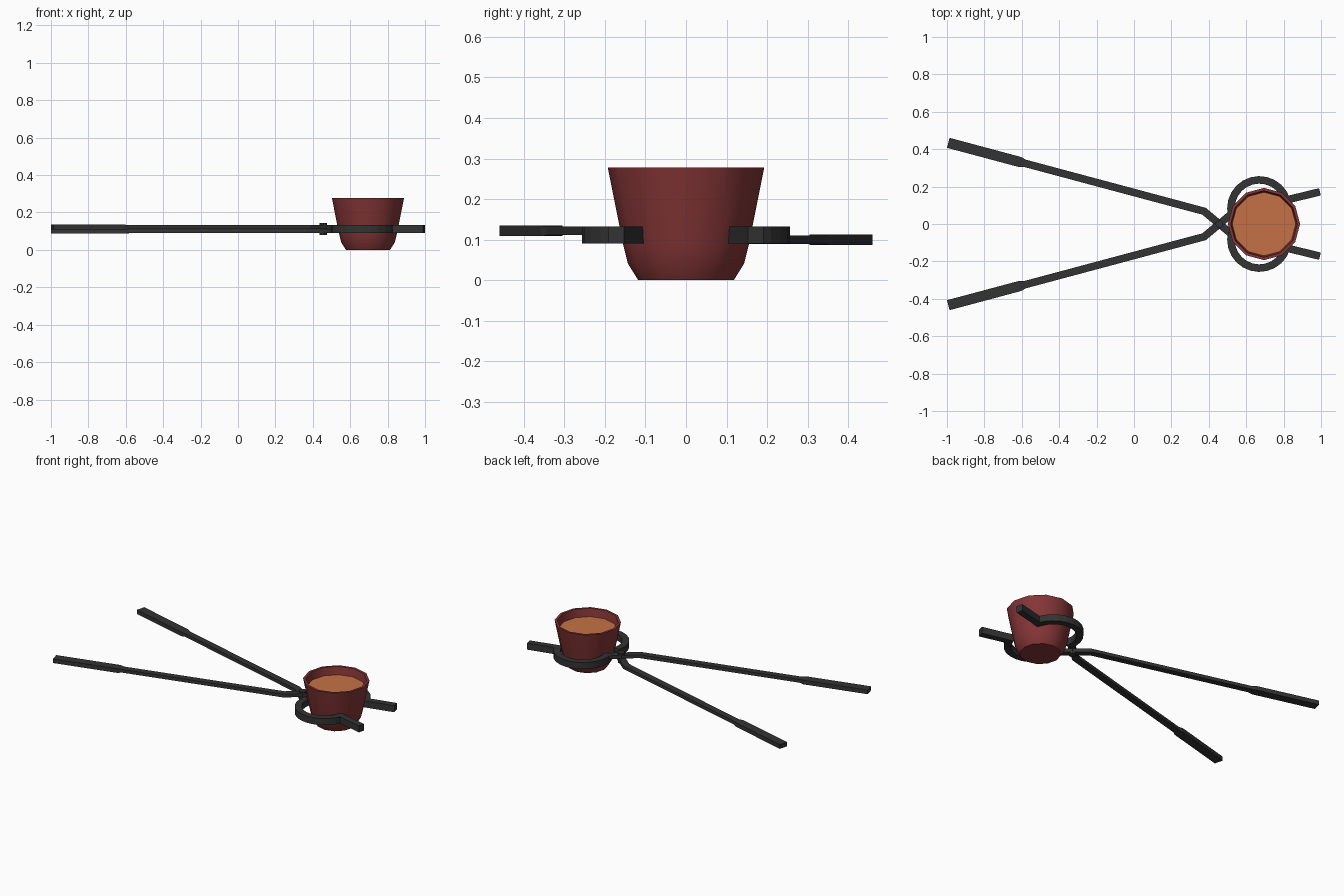
import bpy, bmesh, math
from mathutils import Vector

if "Cube" in bpy.data.objects:
    bpy.data.objects.remove(bpy.data.objects["Cube"])


def material(name, rgb):
    m = bpy.data.materials.new(name)
    m.diffuse_color = (*rgb, 1)
    m.use_nodes = True
    m.node_tree.nodes["Principled BSDF"].inputs["Base Color"].default_value = m.diffuse_color
    return m


IRON = material("dark_iron", (0.033, 0.033, 0.034))
CLAY = material("red_clay", (0.235, 0.036, 0.037))
MELT = material("molten_orange", (0.56, 0.165, 0.06))


def finish(bm, name, mats, smooth=None):
    bmesh.ops.recalc_face_normals(bm, faces=bm.faces)
    me = bpy.data.meshes.new(name)
    bm.to_mesh(me)
    bm.free()
    for m in mats:
        me.materials.append(m)
    ob = bpy.data.objects.new(name, me)
    bpy.context.collection.objects.link(ob)
    if smooth:
        bpy.context.view_layer.objects.active = ob
        ob.select_set(True)
        bpy.ops.object.shade_smooth_by_angle(angle=math.radians(smooth))
        ob.select_set(False)
    return ob


def bar(name, path, side=1):
    """Mitred flat bar; path points are (x, y, half width, z centre, half height)."""
    bm = bmesh.new()
    pts = [Vector((p[0], p[1] * side)) for p in path]
    rings = []
    for i, (p, (_, _, w, z, h)) in enumerate(zip(pts, path)):
        a = (p - pts[i - 1]).normalized() if i else (pts[1] - p).normalized()
        b = (pts[i + 1] - p).normalized() if i < len(pts) - 1 else a
        t = (a + b).normalized()
        n = Vector((-t.y, t.x)) * (w / max(t.dot(a), 0.5))
        rings.append([bm.verts.new((p.x + s * n.x, p.y + s * n.y, z + u * h))
                      for s, u in ((-1, -1), (1, -1), (1, 1), (-1, 1))])
    for r, q in zip(rings, rings[1:]):
        for k in range(4):
            bm.faces.new((r[k], r[(k + 1) % 4], q[(k + 1) % 4], q[k]))
    bm.faces.new(rings[0])
    bm.faces.new(rings[-1])
    return finish(bm, name, [IRON])


# crucible: 12-sided lathe, molten metal is the inner cap
CX, N = 0.695, 12
profile = [(0.118, 0), (0.143, 0.04), (0.155, 0.087), (0.193, 0.278),
           (0.178, 0.278), (0.170, 0.228)]
bm = bmesh.new()
rings = [[bm.verts.new((CX + r * math.cos(math.tau * i / N), r * math.sin(math.tau * i / N), z))
          for i in range(N)] for r, z in profile]
for a, b in zip(rings, rings[1:]):
    for i in range(N):
        bm.faces.new((a[i], a[(i + 1) % N], b[(i + 1) % N], b[i]))
bm.faces.new(rings[0])
bm.faces.new(rings[-1]).material_index = 1
finish(bm, "crucible", [CLAY, MELT], 40)

# tongs: two crossing arms, one above the other
for side, label, z in ((1, "lower", 0.100), (-1, "upper", 0.1215)):
    arm = [(-0.993, 0.434, 0.0275, z, 0.0132), (-0.61, 0.3315, 0.0275, z, 0.0132),
           (-0.585, 0.325, 0.02, z, 0.0105), (0.375, 0.068, 0.02, z, 0.0105),
           (0.528, -0.06, 0.02, z, 0.0105)]
    bar(label + "_tong_arm", arm, side)
    # curved jaw ending in a straight flared tip
    jaw = []
    for i in range(13):
        a = math.radians(195 + (17 - 195) * i / 12)
        jaw.append((0.67 + 0.152 * math.cos(a), 0.084 + 0.152 * math.sin(a), 0.02, 0.111, 0.021))
    jaw.append((0.994, 0.172, 0.02, 0.111, 0.021))
    bar(label + "_tong_jaw", jaw, -side)

# pivot rivet
bm = bmesh.new()
bmesh.ops.create_cone(bm, cap_ends=True, segments=10, radius1=0.021, radius2=0.021, depth=0.064)
bmesh.ops.translate(bm, verts=bm.verts, vec=(0.457, 0, 0.111))
finish(bm, "pivot_rivet", [IRON])
